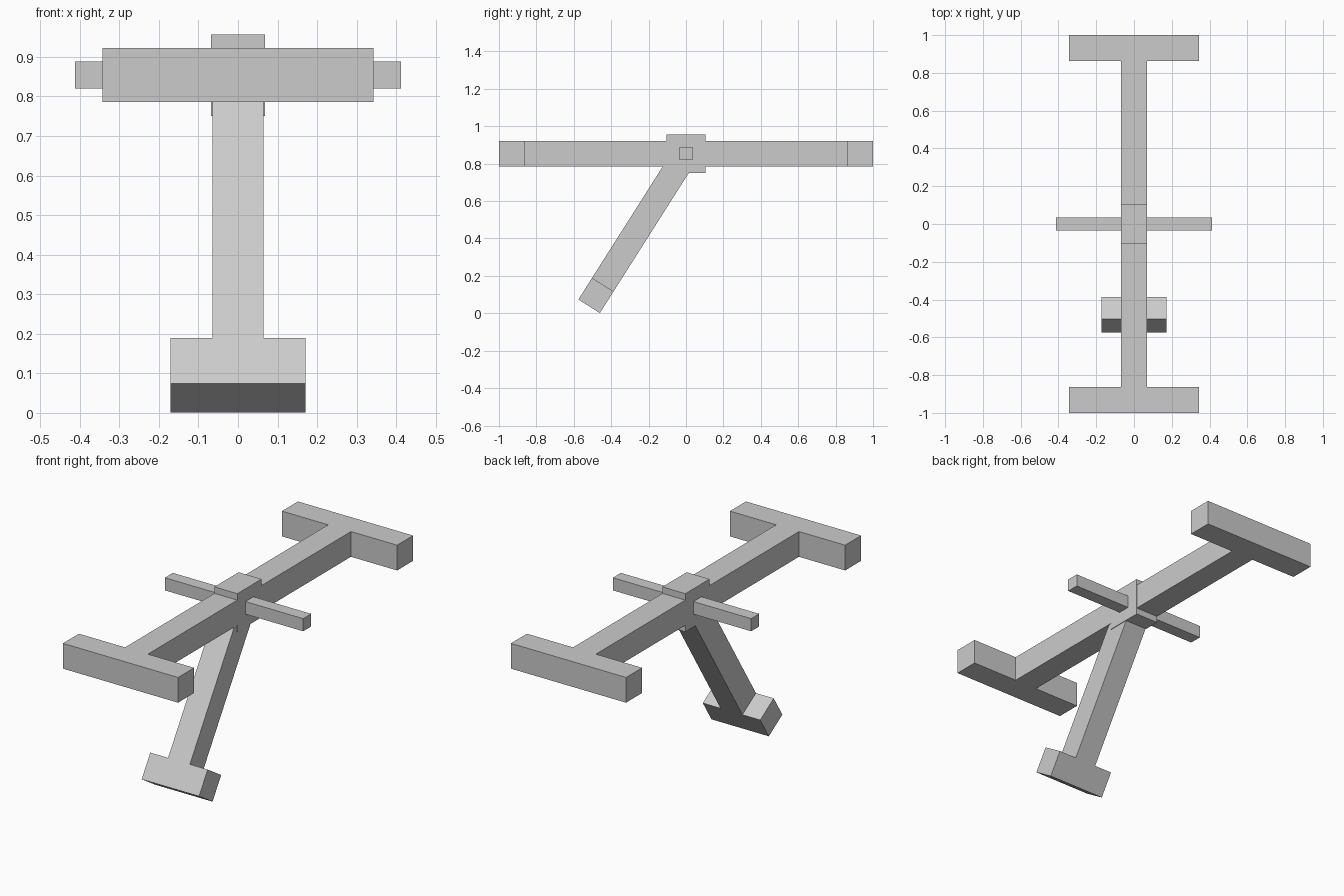
import bpy, bmesh, math
from mathutils import Matrix

if "Cube" in bpy.data.objects:
    bpy.data.objects.remove(bpy.data.objects["Cube"])

PIVOT_Z = 0.854


def extruded(name, outline, depth, matrix):
    """Flat outline in local XY, thickened evenly about its plane, then placed."""
    bm = bmesh.new()
    face = bm.faces.new([bm.verts.new((x, y, -depth / 2)) for x, y in outline])
    ext = bmesh.ops.extrude_face_region(bm, geom=[face])
    top = [v for v in ext["geom"] if isinstance(v, bmesh.types.BMVert)]
    bmesh.ops.translate(bm, verts=top, vec=(0, 0, depth))
    bmesh.ops.recalc_face_normals(bm, faces=bm.faces[:])
    mesh = bpy.data.meshes.new(name)
    bm.to_mesh(mesh)
    bm.free()
    obj = bpy.data.objects.new(name, mesh)
    bpy.context.collection.objects.link(obj)
    obj.matrix_world = matrix
    return obj


def box(name, sx, sy, sz):
    """Box centred on the pivot."""
    h, d = sx / 2, sy / 2
    return extruded(name, [(-h, -d), (h, -d), (h, d), (-h, d)], sz, at_pivot)


at_pivot = Matrix.Translation((0, 0, PIVOT_Z))

# Long beam with a crossbar at each end (one I-shaped piece)
w, c, y0, y1 = 0.068, 0.343, 0.864, 1.0
half = [(w, y0), (c, y0), (c, y1), (-c, y1), (-c, y0), (-w, y0)]
extruded("beam", half + [(-x, -y) for x, y in half], 0.136, at_pivot)

# Central hub block and the thin axle through it
box("hub", 0.1365, 0.206, 0.206)
box("axle", 0.824, 0.068, 0.068)

# Slanted leg with a wide foot (one T-shaped piece), tilted towards the front
lw, fw, length, foot_h = 0.065, 0.171, 0.967, 0.137
leg = [(-fw, -length), (fw, -length), (fw, -length + foot_h), (lw, -length + foot_h),
       (lw, 0), (-lw, 0), (-lw, -length + foot_h), (-fw, -length + foot_h)]
tilt = Matrix.Rotation(math.radians(90 - 32.4), 4, "X")
extruded("leg", leg, 0.136, at_pivot @ tilt)
